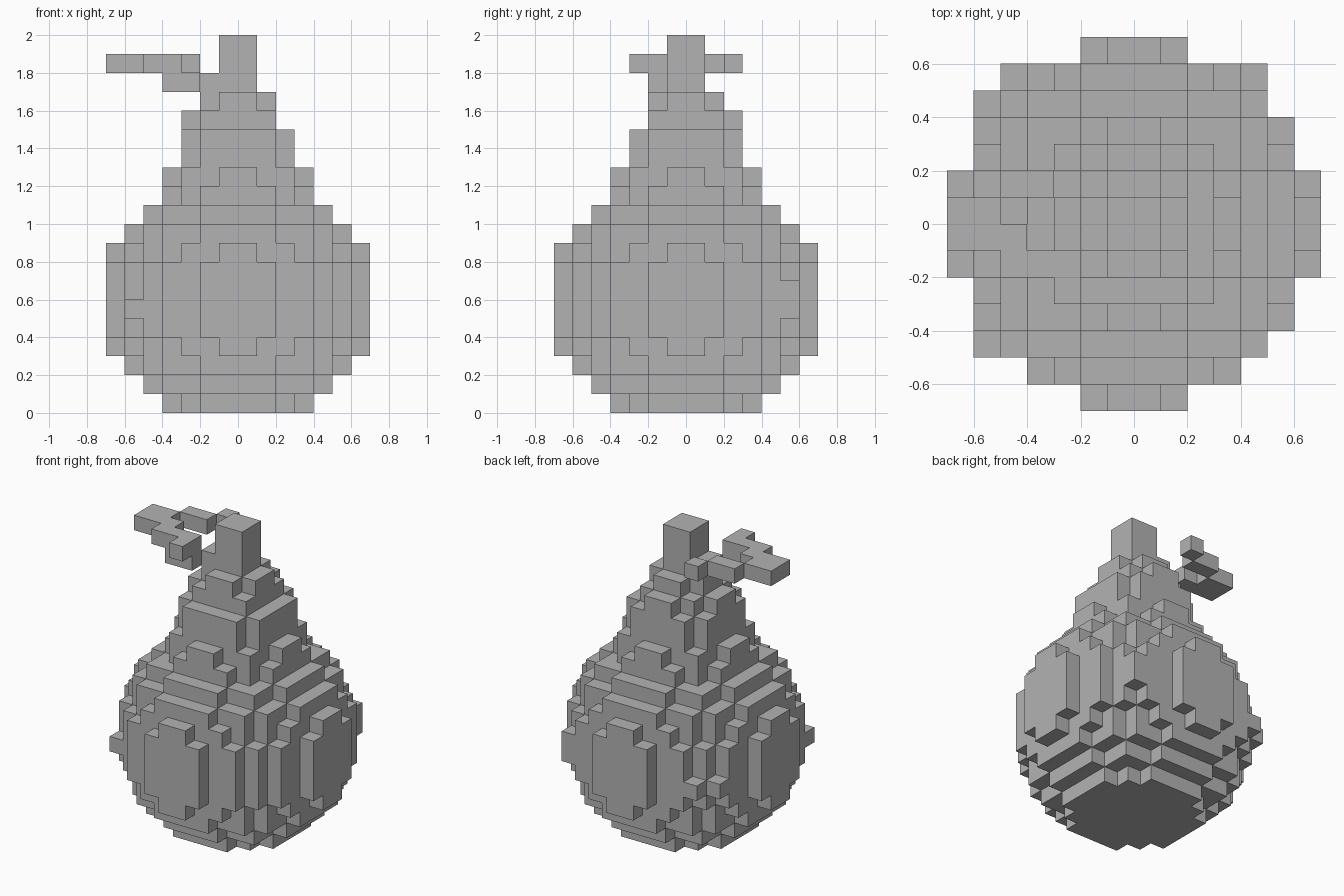
import bpy
import bmesh
from mathutils import Vector

S = 0.1  # edge of one block

old = bpy.data.objects.get("Cube")
if old:
    bpy.data.objects.remove(old, do_unlink=True)

grey = bpy.data.materials.new("plain grey")
grey.use_nodes = True
colour = (0.45, 0.45, 0.45, 1)
grey.diffuse_color = colour
grey.node_tree.nodes["Principled BSDF"].inputs["Base Color"].default_value = colour


def box(x0, x1, y0, y1, z0, z1):
    """Blocks filling a range on each axis."""
    return {(x, y, z) for x in range(x0, x1) for y in range(y0, y1) for z in range(z0, z1)}


def layer(z, rows):
    """Symmetric slice: half width of each row, counted outward from the middle."""
    cells = set()
    for i, w in enumerate(rows):
        cells |= box(-w, w, i, i + 1, z, z + 1) | box(-w, w, -i - 1, -i, z, z + 1)
    return cells


def build(name, cells, solid):
    """Mesh of the faces that no neighbouring block covers."""
    bm = bmesh.new()
    for cell in cells:
        centre = Vector(cell) + Vector((0.5, 0.5, 0.5))
        for axis in range(3):
            for sign in (-1, 1):
                n = Vector((0, 0, 0))
                n[axis] = sign
                if tuple(int(c + d) for c, d in zip(cell, n)) in solid:
                    continue
                u = Vector((0, 0, 0))
                u[(axis + 1) % 3] = 0.5
                v = n.cross(u)
                mid = centre + n * 0.5
                bm.faces.new([bm.verts.new((mid + p) * S)
                              for p in (-u - v, u - v, u + v, v - u)])
    bmesh.ops.remove_doubles(bm, verts=bm.verts, dist=S * 0.01)
    mesh = bpy.data.meshes.new(name)
    bm.to_mesh(mesh)
    bm.free()
    mesh.materials.append(grey)
    bpy.context.collection.objects.link(bpy.data.objects.new(name, mesh))


# Round lower body, mirrored about its widest band
base = [4, 4, 3, 2]
low = [5, 5, 4, 4, 2]
mid = [6, 6, 5, 5, 4, 2]
shoulder = [7, 6, 6, 5, 4, 3, 1]
belly = [7, 7, 6, 6, 5, 4, 2]
body = set()
for z, rows in enumerate([base, low, mid, shoulder] + [belly] * 4 + [shoulder, mid, low]):
    body |= layer(z, rows)
# Small irregular bumps on the belly
body |= {(-6, -5, 5), (-6, 4, 5), (-5, 5, 5), (4, 5, 5), (4, 5, 6)}

# Tapering neck
neck = layer(11, [4, 4, 3, 2]) | layer(12, [4, 3, 3, 1])
neck |= layer(13, [3, 3, 2]) | layer(14, [3, 3, 2])
neck |= box(-2, 2, -2, 2, 15, 16) | box(-3, -2, -1, 1, 15, 16) | box(-1, 1, 2, 3, 15, 16)
neck |= layer(16, [2, 1])

stem = box(-1, 1, -1, 1, 17, 20)

# Twig from stem to leaf
twig = box(-2, -1, -1, 1, 17, 18) | box(-4, -2, -2, -1, 17, 18)

# Forked leaf
leaf = box(-7, -5, -1, 1, 18, 19) | {(-5, -1, 18)}
leaf |= box(-5, -3, -2, -1, 18, 19) | box(-3, -2, -3, -1, 18, 19)
leaf |= box(-5, -3, 1, 2, 18, 19) | box(-3, -2, 2, 3, 18, 19)

parts = {"body": body, "neck": neck, "stem": stem, "twig": twig, "leaf": leaf}
solid = set().union(*parts.values())
for name, cells in parts.items():
    build(name, cells, solid)
